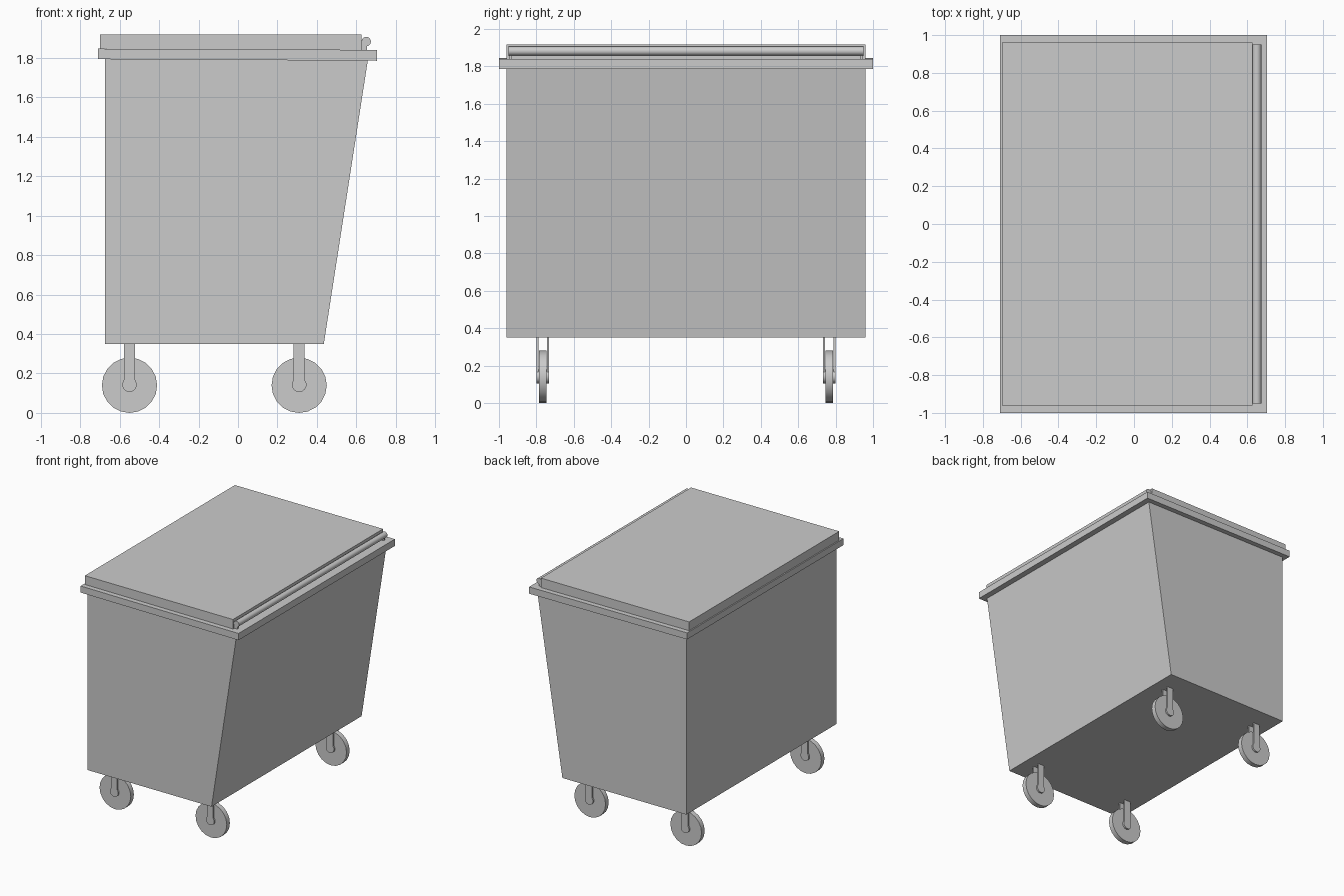
import bpy, bmesh, math
from mathutils import Matrix, Vector

if "Cube" in bpy.data.objects:
    bpy.data.objects.remove(bpy.data.objects["Cube"])


def finish(name, bm, smooth=False):
    bmesh.ops.recalc_face_normals(bm, faces=bm.faces)
    me = bpy.data.meshes.new(name)
    bm.to_mesh(me)
    bm.free()
    ob = bpy.data.objects.new(name, me)
    bpy.context.collection.objects.link(ob)
    if smooth:
        bpy.context.view_layer.objects.active = ob
        ob.select_set(True)
        bpy.ops.object.shade_smooth_by_angle(angle=math.radians(35))
        ob.select_set(False)
    return ob


def extrude_profile(name, pts, y0, y1):
    """Extrude an x-z outline from y0 to y1."""
    bm = bmesh.new()
    face = bm.faces.new([bm.verts.new((x, y0, z)) for x, z in pts])
    out = bmesh.ops.extrude_face_region(bm, geom=[face])
    moved = [v for v in out["geom"] if isinstance(v, bmesh.types.BMVert)]
    bmesh.ops.translate(bm, verts=moved, vec=(0, y1 - y0, 0))
    return finish(name, bm)


def cylinder_y(name, centre, radius, length, sides):
    bm = bmesh.new()
    mat = Matrix.Translation(Vector(centre)) @ Matrix.Rotation(math.pi / 2, 4, 'X')
    bmesh.ops.create_cone(bm, cap_ends=True, segments=sides, radius1=radius,
                          radius2=radius, depth=length, matrix=mat)
    return finish(name, bm, True)


# Tapered container, rim collar and lid
extrude_profile("container", [(-0.675, 0.35), (0.435, 0.35), (0.66, 1.80), (-0.675, 1.80)], -0.96, 0.96)
extrude_profile("rim", [(-0.71, 1.793), (0.705, 1.785), (0.705, 1.840), (-0.71, 1.846)], -1.0, 1.0)
extrude_profile("lid", [(-0.70, 1.846), (0.627, 1.840), (0.627, 1.917), (-0.70, 1.917)], -0.96, 0.96)

# Hinge rod with small end brackets
cylinder_y("hinge_rod", (0.65, 0, 1.882), 0.024, 1.90, 16)
for side in (-1, 1):
    extrude_profile("hinge_bracket", [(0.62, 1.835), (0.655, 1.835), (0.655, 1.88), (0.62, 1.88)],
                    side * 0.93, side * 0.945)

# Castors: wheel, hub and a fork plate on each side of the wheel
for x in (-0.55, 0.31):
    for y in (-0.766, 0.766):
        cylinder_y("castor_wheel", (x, y, 0.14), 0.14, 0.04, 20)
        cylinder_y("castor_hub", (x, y, 0.143), 0.037, 0.068, 14)
        for s in (-1, 1):
            extrude_profile("castor_fork",
                            [(x - 0.028, 0.143), (x + 0.028, 0.143), (x + 0.028, 0.36), (x - 0.028, 0.36)],
                            y + s * 0.022, y + s * 0.034)
